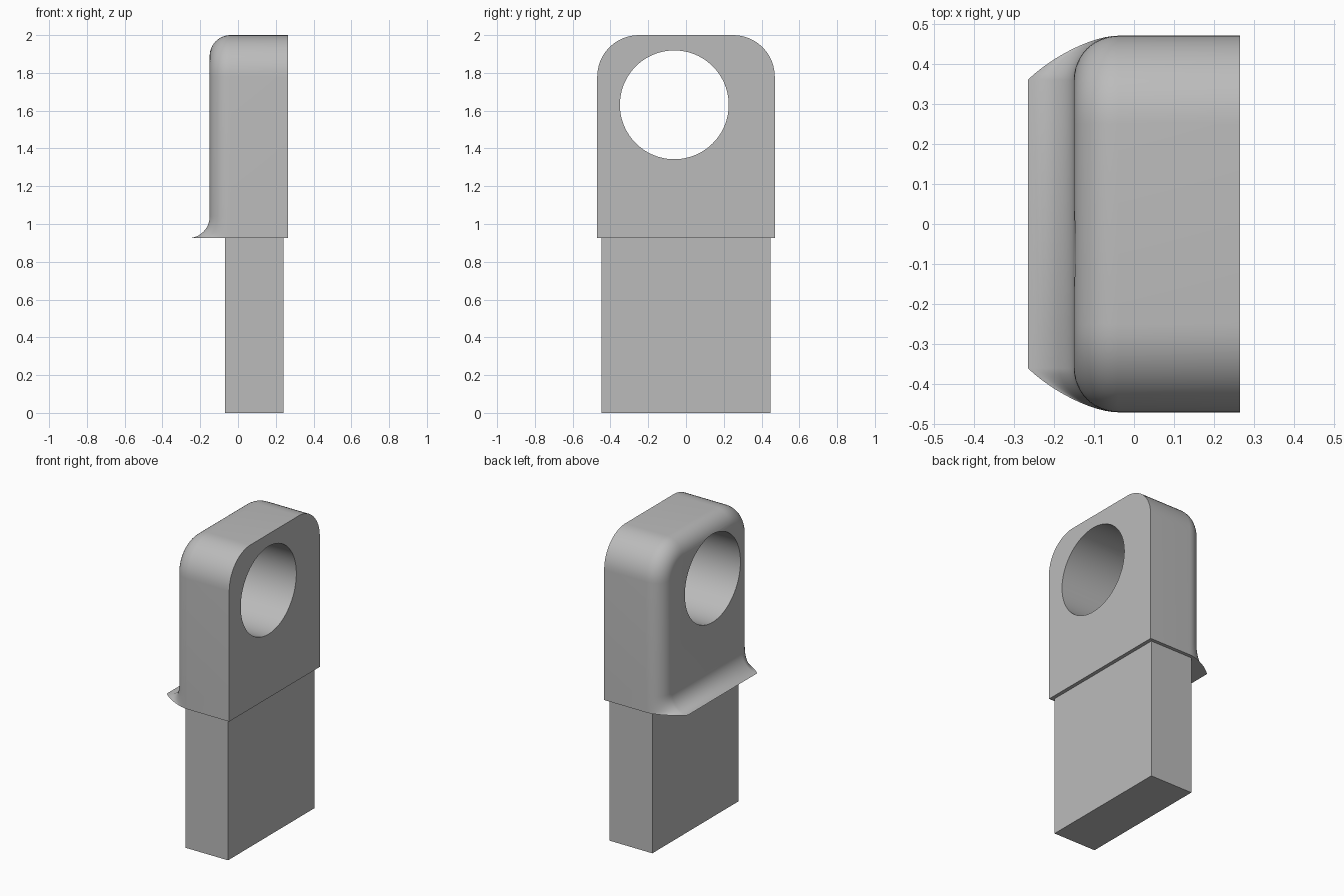
import bpy, bmesh
from math import sin, cos, pi

if "Cube" in bpy.data.objects:
    bpy.data.objects.remove(bpy.data.objects["Cube"])

grey = bpy.data.materials.new("plain grey")
grey.use_nodes = True
color = (0.5, 0.5, 0.5, 1)
grey.diffuse_color = color
grey.node_tree.nodes["Principled BSDF"].inputs["Base Color"].default_value = color

# Main dimensions
BACK, HALF, BASE, TOP = 0.265, 0.47, 0.925, 2.0
CORNER, ROUND, FLARE = 0.22, 0.11, 0.115
FACE = -0.15


def make_object(name, bm):
    bmesh.ops.recalc_face_normals(bm, faces=bm.faces)
    mesh = bpy.data.meshes.new(name)
    bm.to_mesh(mesh)
    bm.free()
    obj = bpy.data.objects.new(name, mesh)
    bpy.context.collection.objects.link(obj)
    mesh.materials.append(grey)
    return obj


def activate(obj):
    bpy.ops.object.select_all(action='DESELECT')
    obj.select_set(True)
    bpy.context.view_layer.objects.active = obj


# Arch outline: (y, z, outward y, outward z, forward flare)
STEPS = 12
side = []
for i in range(STEPS + 1):
    a = pi / 2 * (1 - i / STEPS)
    side.append((HALF, BASE + FLARE * (1 - sin(a)), 1, 0, FLARE * (1 - cos(a))))
for i in range(STEPS + 1):
    a = pi / 2 * i / STEPS
    side.append((HALF - CORNER + CORNER * cos(a),
                 TOP - CORNER + CORNER * sin(a), cos(a), sin(a), 0))
arch = side + [(-y, z, -ny, nz, d) for y, z, ny, nz, d in reversed(side)]

# Sections from the flat side forward round the rim: (x, inset, flare share)
sections = [(BACK, 0, 0)]
for i in range(STEPS + 1):
    t = pi / 2 * (1 - i / STEPS)
    sections.append((FACE + ROUND * (1 - cos(t)), ROUND * (1 - sin(t)), 1 - sin(t)))

# Head with rounded rim and flared foot
bm = bmesh.new()
loops = [[bm.verts.new((x - d * share, y - ny * inset, z - nz * inset))
          for y, z, ny, nz, d in arch] for x, inset, share in sections]
n = len(arch)
for a, b in zip(loops, loops[1:]):
    for i in range(n):
        j = (i + 1) % n
        bm.faces.new((a[i], a[j], b[j], b[i]))
bm.faces.new(loops[0])
front = loops[-1]
for i in range(STEPS):
    bm.faces.new((front[i], front[i + 1], front[n - 2 - i], front[n - 1 - i]))
bm.faces.new(front[STEPS:n - STEPS])
head = make_object("head", bm)

# Off-centre round hole through the head
bpy.ops.mesh.primitive_cylinder_add(vertices=96, radius=0.288, depth=2,
                                    location=(0, -0.062, 1.631),
                                    rotation=(0, pi / 2, 0))
cutter = bpy.context.object
cutter.name = "hole_cutter"
cutter.hide_render = True
cut = head.modifiers.new("hole", 'BOOLEAN')
cut.object = cutter
cut.operation = 'DIFFERENCE'
cut.solver = 'EXACT'
activate(head)
bpy.ops.object.modifier_apply(modifier=cut.name)
bpy.data.objects.remove(cutter)
activate(head)
bpy.ops.object.shade_smooth_by_angle(angle=pi / 6)

# Rectangular shank
bm = bmesh.new()
bmesh.ops.create_cube(bm, size=1)
bmesh.ops.scale(bm, vec=(0.31, 0.895, BASE), verts=bm.verts)
bmesh.ops.translate(bm, vec=(0.086, 0, BASE / 2), verts=bm.verts)
make_object("shank", bm)
